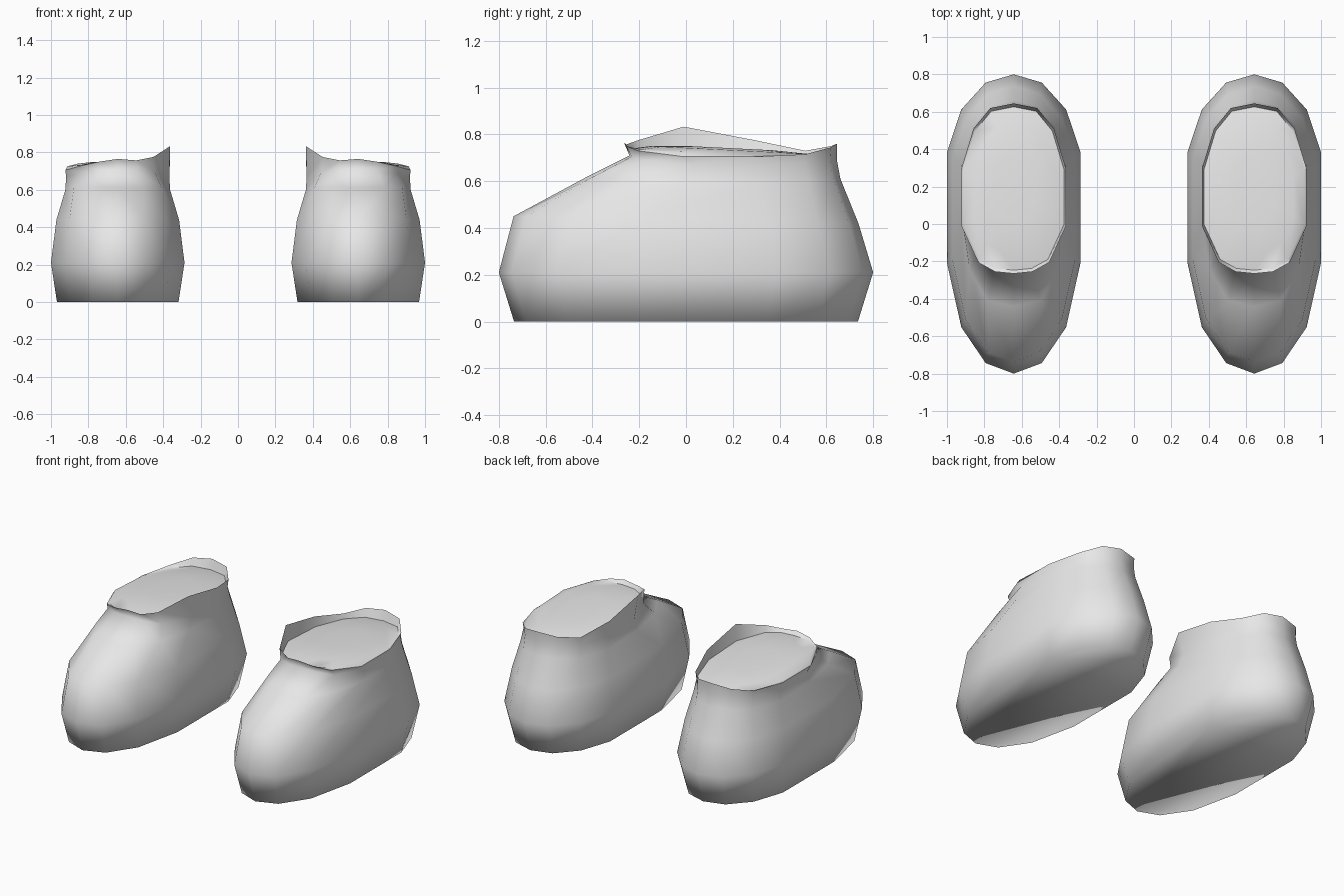
import bpy, bmesh, math

if "Cube" in bpy.data.objects:
    bpy.data.objects.remove(bpy.data.objects["Cube"], do_unlink=True)

grey = bpy.data.materials.new("plain grey")
grey.use_nodes = True
COLOUR = (0.8, 0.8, 0.8, 1)
grey.diffuse_color = COLOUR
grey.node_tree.nodes["Principled BSDF"].inputs["Base Color"].default_value = COLOUR

CENTRE = 0.643  # distance of each shoe from the middle


def ring(half, outer_z=None):
    """Closed loop from heel to toe on the inner side, then back on the outer side."""
    out = list(half)
    for i in range(len(half) - 2, 0, -1):
        x, y, z = half[i]
        out.append((-x, y, outer_z[i] if outer_z else z))
    return out


def level(hx, hy, z, toe_z=None):
    """Half of a sole-shaped loop, heel to toe."""
    u = [0, .42, .785, 1, 1, .785, .42, 0]
    v = [1, .945, .765, .48, -.26, -.69, -.93, -1]
    toe_z = toe_z or z
    return [(hx * a, hy * b, z + (toe_z - z) * (1 - b) / 2) for a, b in zip(u, v)]


shoulder = [(0, .66, .61), (.125, .63, .61), (.22, .525, .60), (.28, .32, .59),
            (.28, .0, .60), (.235, -.25, .61), (.14, -.41, .612), (0, -.44, .61)]
neck = [(0, .645, .69), (.125, .615, .69), (.212, .505, .68), (.276, .295, .67),
        (.276, .03, .67), (.20, -.18, .69), (.1, -.232, .705), (0, -.242, .71)]
rim = [(0, .645, .76), (.125, .62, .75), (.215, .51, .73), (.28, .295, .775),
       (.28, -.01, .833), (.19, -.205, .775), (.1, -.255, .757), (0, -.265, .765)]
rim_outer = [.76, .745, .715, .705, .705, .73, .75, .765]
RIM = ring(rim, rim_outer)


def inset(scale, lift):
    """Rim outline shrunk towards its middle, on the sloping top of the filling."""
    return [(x * scale, .19 + (y - .19) * scale,
             .735 - .05 * (y * scale) + lift) for x, y, z in RIM]


def loft(name, rings, side, cap_start, cap_end, angle):
    bm = bmesh.new()
    loops = [[bm.verts.new((side * (CENTRE - x), y, z)) for x, y, z in r] for r in rings]
    n = len(loops[0])
    for a, b in zip(loops, loops[1:]):
        for i in range(n):
            j = (i + 1) % n
            bm.faces.new((a[i], a[j], b[j], b[i]))
    if cap_start:
        bm.faces.new(loops[0])
    if cap_end:
        bm.faces.new(loops[-1])
    bmesh.ops.recalc_face_normals(bm, faces=bm.faces)
    # The open shapes are oriented by the face that should look up or down
    bm.faces.ensure_lookup_table()
    bm.normal_update()
    if (bm.faces[-1].normal.z < 0) != cap_start:
        bmesh.ops.reverse_faces(bm, faces=bm.faces)
    me = bpy.data.meshes.new(name)
    bm.to_mesh(me)
    bm.free()
    me.materials.append(grey)
    ob = bpy.data.objects.new(name, me)
    bpy.context.collection.objects.link(ob)
    bpy.ops.object.select_all(action='DESELECT')
    ob.select_set(True)
    bpy.context.view_layer.objects.active = ob
    bpy.ops.object.shade_smooth_by_angle(angle=math.radians(angle))


for side, label in ((1, "left"), (-1, "right")):
    # Outer shell with closed sole
    body = [ring(level(.325, .735, 0)), ring(level(.357, .8, .21)),
            ring(level(.328, .737, .42, .45)), ring(shoulder), ring(neck), RIM]
    loft(label + "_shoe_shell", body, side, True, False, 120)
    # Collar lining and rounded filling of the opening
    filling = [RIM, inset(.96, -.01), inset(.75, .005), inset(.4, .01)]
    loft(label + "_shoe_lining", filling, side, False, True, 50)
